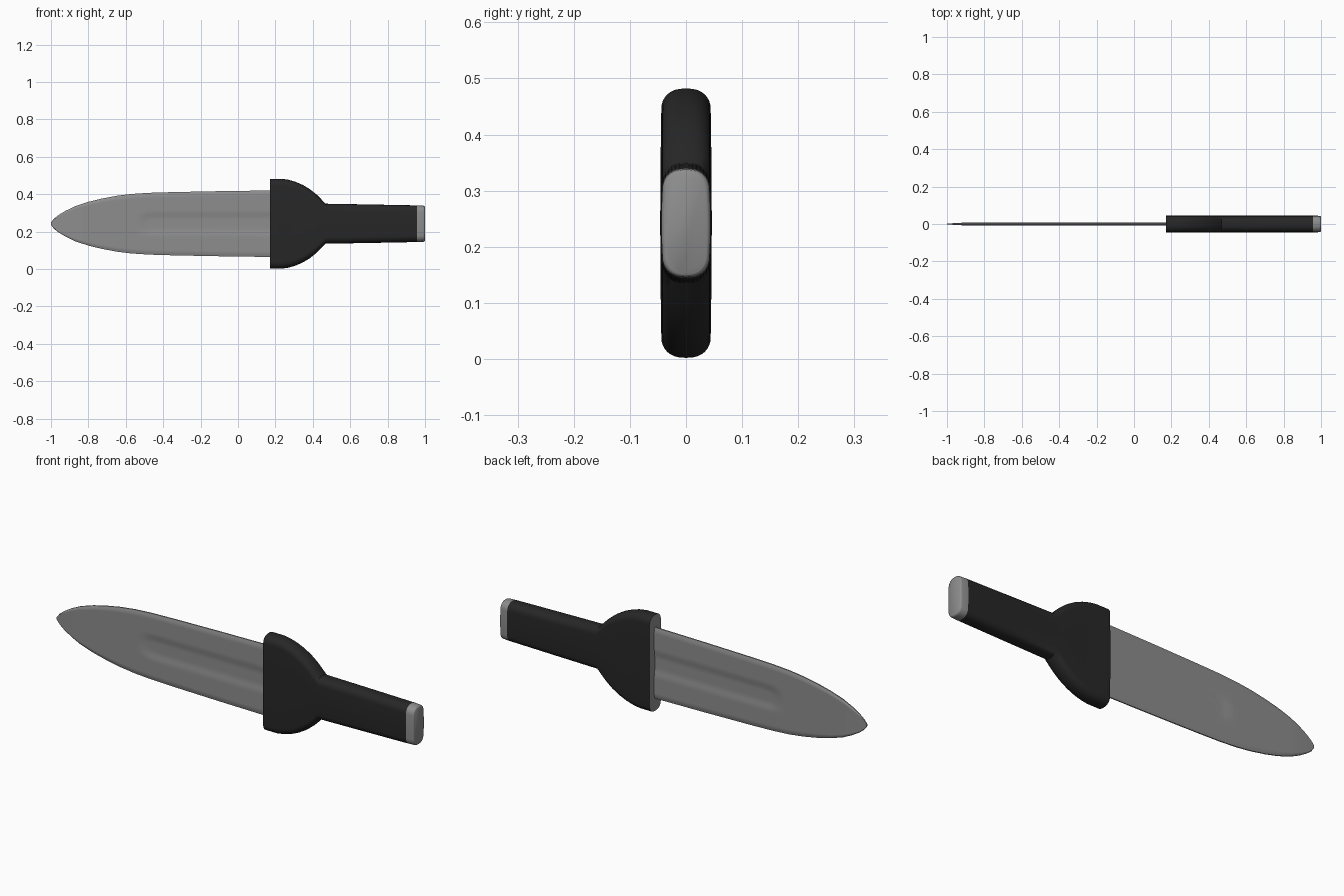
import bpy, bmesh, math

if "Cube" in bpy.data.objects:
    bpy.data.objects.remove(bpy.data.objects["Cube"])

ZC = 0.242  # height of the long axis


def material(name, v):
    m = bpy.data.materials.new(name)
    m.diffuse_color = (v, v, v, 1)
    m.use_nodes = True
    m.node_tree.nodes["Principled BSDF"].inputs["Base Color"].default_value = m.diffuse_color
    return m


steel = material("steel grey", 0.27)
black = material("grip black", 0.02)


def lerp_table(table, x):
    for (x0, a), (x1, b) in zip(table, table[1:]):
        if x <= x1:
            return a + (b - a) * max(0, (x - x0)) / (x1 - x0)
    return table[-1][1]


def loft(name, rings, mats, rule=None, angle=35):
    """Skin a list of closed rings, cap both ends."""
    bm = bmesh.new()
    vr = [[bm.verts.new(p) for p in r] for r in rings]
    n = len(vr[0])
    for a, b in zip(vr, vr[1:]):
        for i in range(n):
            j = (i + 1) % n
            bm.faces.new((a[i], a[j], b[j], b[i]))
    bm.faces.new(vr[0])
    bm.faces.new(vr[-1])
    bmesh.ops.recalc_face_normals(bm, faces=bm.faces)
    if rule:
        for f in bm.faces:
            f.material_index = rule(f)
    me = bpy.data.meshes.new(name)
    bm.to_mesh(me)
    bm.free()
    for m in mats:
        me.materials.append(m)
    ob = bpy.data.objects.new(name, me)
    bpy.context.collection.objects.link(ob)
    bpy.context.view_layer.objects.active = ob
    ob.select_set(True)
    bpy.ops.object.shade_smooth_by_angle(angle=math.radians(angle))
    ob.select_set(False)
    return ob


def smooth(t):
    t = min(1, max(0, t))
    return t * t * (3 - 2 * t)


# Blade: leaf outline with a fading central groove on both sides
outline = [(-1, 0.006), (-0.985, 0.026), (-0.96, 0.046), (-0.92, 0.07), (-0.87, 0.094),
           (-0.8, 0.117), (-0.73, 0.134), (-0.65, 0.149), (-0.57, 0.159), (-0.48, 0.165),
           (-0.35, 0.169), (-0.1, 0.174), (0.19, 0.178)]
xs = sorted({x for x, _ in outline} | {-0.6, -0.55, -0.53, -0.5, -0.45})
vs = [-1 + i / 18 for i in range(37)]
vs = [-1, -0.97] + vs[1:-1] + [0.97, 1]


def blade_y(x, z, v):
    thick = 0.008 * smooth(0.35 + (x + 1) / 0.2)
    y = thick * min(1, 0.35 + 6 * (1 - abs(v)))
    r = math.hypot(min(0, x + 0.47), z)
    return y - 0.005 * (1 - smooth((r - 0.025) / 0.045))


rings = []
for x in xs:
    h = lerp_table(outline, x)
    side = [(x, blade_y(x, v * h, v), ZC + v * h) for v in vs]
    rings.append(side + [(px, -py, pz) for px, py, pz in reversed(side)])
loft("blade", rings, [steel])


# Handle section: slightly bulged sides with rounded top and bottom
def section(x, h, w):
    r = 0.036
    quarter = [(w, 0), (w - 0.0005, (h - r) * 0.5)]
    for i in range(9):
        a = math.pi / 2 * i / 8
        quarter.append(((w - 0.002) * math.cos(a) ** 0.8 if i < 8 else 0, h - r + r * math.sin(a)))
    right = [(y, -z) for y, z in reversed(quarter[1:])] + quarter
    pts = right + [(-y, z) for y, z in reversed(right[1:-1])]
    return [(x, y, ZC + z) for y, z in pts]


# Guard and grip in one body, with a steel face toward the blade
grip = [(0.17, 0.24), (0.235, 0.24), (0.27, 0.235), (0.305, 0.225), (0.345, 0.208),
        (0.385, 0.184), (0.42, 0.156), (0.445, 0.131), (0.468, 0.107), (0.7, 0.103), (0.958, 0.098)]
rings = [section(x, h, 0.046 if x < 0.24 else 0.0445) for x, h in grip]
loft("guard_and_grip", rings, [black, steel], lambda f: 1 if f.normal.x < -0.95 else 0)

# Pommel cap
cap = [(0.957, 0.098, 0.0445), (0.99, 0.0965, 0.044), (0.997, 0.095, 0.042), (1.0, 0.091, 0.038)]
loft("pommel_cap", [section(*c) for c in cap], [steel], angle=50)
